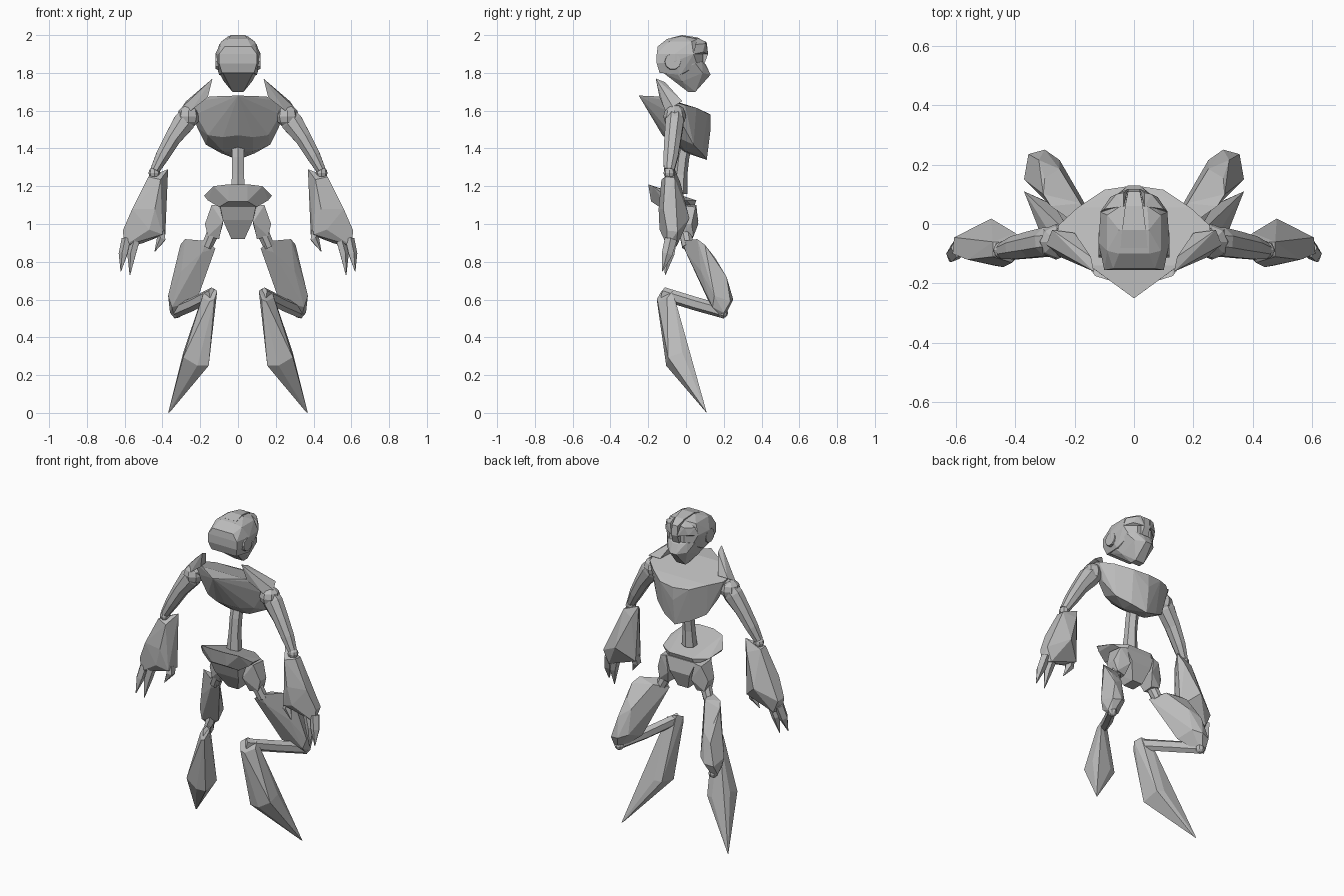
import bpy, bmesh, math
from mathutils import Vector

grey = bpy.data.materials.new("plain_grey")
grey.diffuse_color = (0.5, 0.5, 0.5, 1)


def finish(name, bm):
    bmesh.ops.recalc_face_normals(bm, faces=bm.faces[:])
    me = bpy.data.meshes.new(name)
    bm.to_mesh(me)
    bm.free()
    me.materials.append(grey)
    ob = bpy.data.objects.new(name, me)
    bpy.context.collection.objects.link(ob)
    return ob


def mirrored(ob):
    """Add the opposite side across x = 0."""
    ob.modifiers.new("mirror", 'MIRROR').use_mirror_merge = False
    return ob


def hull(name, pts, both=False):
    """Faceted solid around points; both=True adds the x-mirrored points."""
    bm = bmesh.new()
    for x, y, z in pts:
        bm.verts.new((x, y, z))
        if both and x:
            bm.verts.new((-x, y, z))
    out = bmesh.ops.convex_hull(bm, input=bm.verts[:])
    junk = {e for k in ("geom_interior", "geom_unused") for e in out[k]
            if isinstance(e, bmesh.types.BMVert)}
    bmesh.ops.delete(bm, geom=list(junk), context='VERTS')
    bmesh.ops.dissolve_limit(bm, angle_limit=math.radians(4), verts=bm.verts[:], edges=bm.edges[:])
    return finish(name, bm)


def limb(name, path, sides=6, ref=(0, 1, 0)):
    """Tapered limb along (x, y, z, half width, half depth) stations."""
    bm = bmesh.new()
    c = [Vector(p[:3]) for p in path]
    rings = []
    for i, p in enumerate(path):
        d = (c[min(i + 1, len(c) - 1)] - c[max(i - 1, 0)]).normalized()
        u = Vector(ref).cross(d).normalized()
        v = d.cross(u)
        rings.append([bm.verts.new(c[i] + u * p[3] * math.cos(a) + v * p[4] * math.sin(a))
                      for a in (2 * math.pi * (k + .5) / sides for k in range(sides))])
    for a, b in zip(rings, rings[1:]):
        for k in range(sides):
            j = (k + 1) % sides
            bm.faces.new((a[k], a[j], b[j], b[k]))
    bm.faces.new(rings[0])
    bm.faces.new(rings[-1])
    return finish(name, bm)


def ball(name, loc, r):
    bm = bmesh.new()
    bmesh.ops.create_uvsphere(bm, u_segments=8, v_segments=6, radius=r)
    bmesh.ops.translate(bm, vec=loc, verts=bm.verts[:])
    return finish(name, bm)


# Head: skull, pointed jaw, brow plates over sunken eyes, crown ridge, ear discs
hull("skull", [(.05, -.10, 1.98), (.05, -.02, 1.995), (.045, .06, 1.98), (.09, -.09, 1.965),
               (.09, .03, 1.965), (.10, -.155, 1.90), (.07, -.15, 1.94), (.10, -.155, 1.85),
               (.12, -.06, 1.90), (.12, -.06, 1.86), (.112, .04, 1.90), (.085, -.14, 1.80),
               (.10, -.03, 1.79), (.085, .06, 1.84), (.05, .09, 1.93), (.05, .09, 1.84)], True)
hull("jaw", [(.105, -.04, 1.84), (.10, -.05, 1.80), (.075, -.02, 1.755), (.03, .01, 1.70),
             (.06, -.07, 1.772), (.08, -.12, 1.80), (.03, .05, 1.70), (.02, .13, 1.79),
             (.07, .088, 1.80), (.095, .05, 1.85), (.02, .105, 1.845), (.065, .085, 1.86)], True)
mirrored(hull("brow_plate", [(.035, .105, 1.965), (.02, .118, 1.90), (.035, .06, 1.985),
                             (.06, .10, 1.955), (.08, .09, 1.91), (.10, .05, 1.95),
                             (.114, .04, 1.90), (.06, .05, 1.92)]))
hull("crown_ridge", [(.045, -.08, 1.985), (.04, -.02, 2.0), (.03, .06, 1.988), (.02, .11, 1.96),
                     (.02, .117, 1.90), (.025, .09, 1.83), (.03, .05, 1.90)], True)
mirrored(limb("ear_disc", [(.10, -.07, 1.86, .045, .045), (.119, -.07, 1.86, .042, .042)], 10))

# Torso: wedge chest, swept shoulder blades, bent spine
hull("chest", [(0, -.25, 1.68), (.15, -.14, 1.675), (.26, -.06, 1.645), (.255, -.005, 1.63),
               (.19, .055, 1.615), (.10, .115, 1.585), (0, .13, 1.58), (0, .13, 1.50),
               (0, .11, 1.34), (.09, .085, 1.375), (.17, .04, 1.42), (.215, -.01, 1.51),
               (.225, -.07, 1.58), (.08, .0, 1.385), (.16, -.07, 1.47), (.08, -.10, 1.46),
               (0, -.01, 1.38), (0, -.125, 1.47)], True)
mirrored(hull("shoulder_blade", [(.135, -.16, 1.77), (.145, -.11, 1.75), (.275, -.02, 1.65),
                                 (.295, -.07, 1.62), (.25, -.11, 1.60), (.16, -.14, 1.67),
                                 (.20, -.03, 1.645)]))
limb("spine", [(0, .0, 1.44, .036, .036), (0, -.02, 1.35, .036, .037),
               (0, -.03, 1.26, .036, .037), (0, -.035, 1.16, .046, .042)], 6)

# Pelvis: flared belt, lower block, hip guards
hull("pelvis_belt", [(.05, -.20, 1.21), (.13, -.175, 1.20), (.18, -.11, 1.15), (.16, .0, 1.125),
                     (.08, .055, 1.125), (.05, -.185, 1.12), (.16, -.12, 1.125), (.10, -.14, 1.09),
                     (.09, .04, 1.085)], True)
hull("pelvis_block", [(.10, -.15, 1.12), (.10, .05, 1.10), (.08, -.11, 1.02), (.07, .065, 1.02),
                      (.035, -.05, .92), (.035, .03, .92)], True)
mirrored(hull("hip_guard", [(.09, -.05, 1.10), (.14, -.05, 1.10), (.175, -.03, 1.0), (.16, -.03, .935),
                            (.08, -.07, 1.01), (.10, -.03, .92), (.10, .055, 1.10), (.14, .05, 1.09),
                            (.175, .03, 1.0), (.155, .04, .935), (.08, .065, 1.0), (.10, .035, .925)]))

# Arms
mirrored(ball("shoulder_joint", (.262, -.06, 1.57), .06))
mirrored(limb("upper_arm", [(.24, -.055, 1.605, .045, .045), (.285, -.06, 1.54, .062, .052),
                            (.345, -.07, 1.455, .047, .048), (.40, -.08, 1.36, .039, .042),
                            (.44, -.09, 1.285, .027, .03)], 8))
mirrored(ball("elbow_joint", (.443, -.088, 1.27), .031))
mirrored(hull("forearm", [(.37, -.06, 1.29), (.41, -.13, 1.235), (.475, -.11, 1.25), (.475, -.06, 1.245),
                          (.40, -.03, 1.22), (.44, -.145, 1.08), (.56, -.12, 1.08), (.48, .018, 1.03),
                          (.40, -.12, .945), (.385, -.05, .945), (.47, -.14, .97), (.61, -.10, .965),
                          (.605, -.045, .96), (.60, -.10, .885), (.57, -.05, .88), (.50, -.07, .90)]))

# Claws: base, knuckle and tip for each
claws = {"outer": [(.59, -.08, .92), (.607, -.10, .84), (.62, -.125, .75)],
         "middle": [(.54, -.08, .92), (.562, -.09, .84), (.572, -.11, .73)],
         "thumb": [(.41, -.08, .96), (.405, -.09, .92), (.44, -.10, .855)]}
for name, (a, b, t) in claws.items():
    mirrored(limb(name + "_claw", [(*a, .026, .034), (*b, .025, .03), (*t, .002, .002)], 5))

# Legs: hip pin, bulky thigh, knee, backswept shin bar, blade foot
mirrored(limb("hip_pin", [(.13, -.005, .96, .035, .035), (.165, .01, .88, .032, .032)], 8))
mirrored(hull("thigh", [(.12, -.01, .87), (.165, -.02, .91), (.18, .07, .90), (.28, .06, .92),
                        (.305, .10, .89), (.19, .0, .85), (.16, .03, .80), (.205, .11, .65),
                        (.22, .12, .59), (.30, .08, .75), (.37, .15, .62), (.35, .14, .56),
                        (.36, .20, .53), (.355, .235, .59), (.30, .25, .60), (.25, .215, .62),
                        (.32, .215, .72), (.25, .185, .77), (.335, .20, .50), (.32, .11, .70),
                        (.175, .08, .77), (.30, .155, .82), (.335, .13, .76)]))
mirrored(ball("knee_joint", (.325, .195, .53), .028))
mirrored(limb("shin_bar", [(.335, .205, .535, .025, .036), (.24, .06, .575, .028, .036),
                           (.135, -.12, .63, .022, .036)], 6, ref=(0, 0, 1)))
mirrored(hull("blade_foot", [(.11, -.13, .645), (.13, -.09, .66), (.18, -.07, .645), (.19, -.10, .61),
                             (.125, -.155, .60), (.15, -.15, .59), (.155, -.10, .25), (.157, .015, .275),
                             (.215, -.105, .25), (.29, -.095, .295), (.29, -.02, .32), (.20, .03, .28),
                             (.27, .03, .27), (.36, .105, .005), (.37, .11, 0)]))
